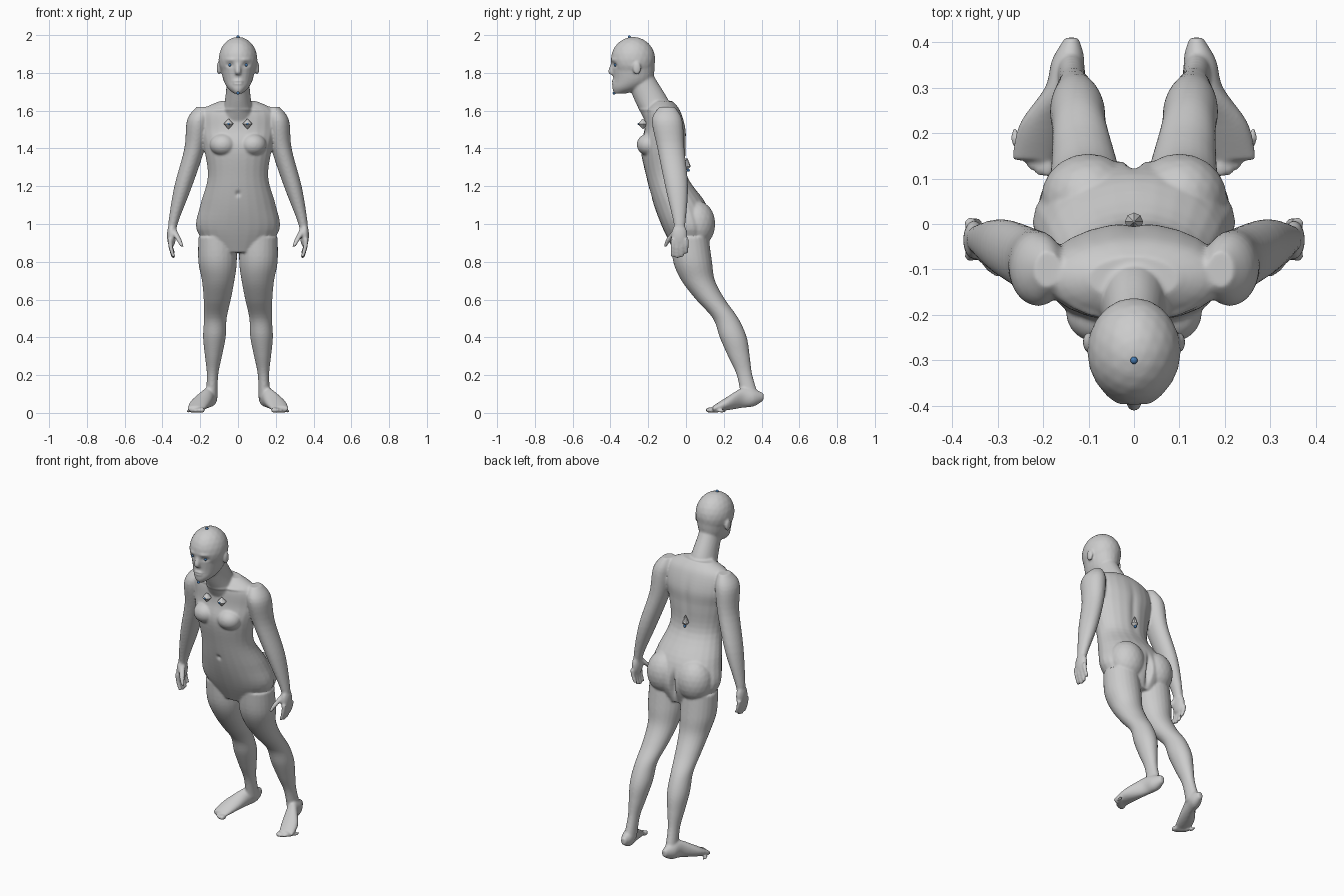
import bpy, bmesh, math
from mathutils import Matrix

default = bpy.data.objects.get("Cube")
if default:
    bpy.data.objects.remove(default, do_unlink=True)


def material(name, colour):
    mat = bpy.data.materials.new(name)
    mat.use_nodes = True
    mat.diffuse_color = (*colour, 1)
    shader = mat.node_tree.nodes["Principled BSDF"]
    shader.inputs["Base Color"].default_value = mat.diffuse_color
    return mat


grey = material("light_grey", (.6, .6, .6))
blue = material("marker_blue", (.06, .2, .45))


def spline(rows, steps):
    """Smooth rows of numbers with Catmull-Rom interpolation."""
    smooth_rows = []
    for i in range(len(rows) - 1):
        before, start = rows[max(i - 1, 0)], rows[i]
        end, after = rows[i + 1], rows[min(i + 2, len(rows) - 1)]
        for step in range(steps):
            t = step / steps
            row = []
            for p, q, r, s in zip(before, start, end, after):
                bend = (r - p) + t * (2 * p - 5 * q + 4 * r - s) + t * t * (3 * q - p - 3 * r + s)
                row.append(q + t * bend / 2)
            smooth_rows.append(row)
    return smooth_rows + [rows[-1]]


def loft(bm, rows, side=1, along_y=False, sides=24, steps=5):
    """Skin rows of (x, y, z, width, depth) into a closed tube of ellipses."""
    rings = []
    for x, y, z, width, depth in spline(rows, steps):
        ring = []
        for k in range(sides):
            angle = math.tau * k / sides
            across, along = width * math.cos(angle), depth * math.sin(angle)
            if along_y:
                spot = (side * (x + across), y, z + along)
            else:
                spot = (side * (x + across), y + along, z)
            ring.append(bm.verts.new(spot))
        rings.append(ring)
    faces = [bm.faces.new(rings[0]), bm.faces.new(rings[-1])]
    for lower, upper in zip(rings, rings[1:]):
        for k in range(sides):
            faces.append(bm.faces.new((lower[k - 1], lower[k], upper[k], upper[k - 1])))
    bmesh.ops.recalc_face_normals(bm, faces=faces)


def trunk(bm, rows):
    """Loft on the centre line from rows of (y, z, width, depth)."""
    loft(bm, [(0, *row) for row in rows])


def limb(bm, rows, side, first_ratio=1, last_ratio=1):
    """Loft rows of (x, y, z, radius) whose depth ratio eases between two values."""
    full_rows = []
    for i, (x, y, z, radius) in enumerate(rows):
        blend = (i / (len(rows) - 1)) ** 2
        ratio = first_ratio + (last_ratio - first_ratio) * blend
        full_rows.append((x, y, z, radius, radius * ratio))
    loft(bm, full_rows, side)


def blob(bm, centre, radii, side=1):
    x, y, z = centre
    place = Matrix.Translation((x * side, y, z)) @ Matrix.Diagonal((*radii, 1))
    bmesh.ops.create_icosphere(bm, subdivisions=3, radius=1, matrix=place)


def finish(bm, name, mat, smooth=True):
    mesh = bpy.data.meshes.new(name)
    bm.to_mesh(mesh)
    bm.free()
    mesh.materials.append(mat)
    for polygon in mesh.polygons:
        polygon.use_smooth = smooth
    obj = bpy.data.objects.new(name, mesh)
    bpy.context.collection.objects.link(obj)
    return obj


bm = bmesh.new()

# Torso and neck
trunk(bm, [(-.12, 1.65, .1, .05), (-.12, 1.6, .19, .09), (-.11, 1.5, .2, .11), (-.12, 1.4, .18, .12),
           (-.1, 1.25, .16, .11), (-.03, 1.1, .2, .14), (.01, .97, .22, .13), (.02, .85, .13, .08)])
trunk(bm, [(-.14, 1.55, .09, .08), (-.18, 1.65, .07, .09), (-.23, 1.75, .06, .08), (-.25, 1.8, .06, .07)])

# Skull, jaw, nose and lips
blob(bm, (0, -.28, 1.87), (.103, .118, .121))
trunk(bm, [(-.35, 1.69, .02, .03), (-.31, 1.72, .055, .08), (-.28, 1.77, .08, .105), (-.28, 1.87, .1, .115)])
trunk(bm, [(-.38, 1.87, .01, .01), (-.395, 1.81, .016, .017), (-.39, 1.79, .014, .01)])
blob(bm, (0, -.38, 1.75), (.028, .015, .016))
blob(bm, (0, -.37, 1.707), (.025, .014, .016))

for side in (1, -1):
    # Ear, chest and hip
    blob(bm, (.101, -.26, 1.825), (.012, .022, .035), side)
    blob(bm, (.08, -.195, 1.42), (.07, .066, .06), side)
    blob(bm, (.1, .055, 1), (.105, .1, .125), side)

    # Arm and palm
    limb(bm, [(.19, -.1, 1.62, .03), (.21, -.1, 1.55, .06), (.23, -.08, 1.4, .054),
              (.29, -.05, 1.2, .047), (.34, -.035, 1.02, .027), (.35, -.035, .95, .02)],
         side, 1.35, 1.2)
    blob(bm, (.352, -.035, .94), (.024, .043, .065), side)

    # Fingers, longest in the middle, and thumb
    for i in range(4):
        y = -.07 + .024 * i
        length = .1 - .006 * (i - 1) ** 2
        limb(bm, [(.36 - .02 * t * t, y, .92 - length * t, .013 - .003 * t) for t in (0, .4, .8, 1)], side)
    limb(bm, [(.345, -.045, .975, .018), (.315, -.09, .92, .015), (.296, -.11, .88, .009)], side)

    # Leg
    limb(bm, [(.11, .02, .93, .1), (.108, .035, .8, .102), (.105, .065, .7, .086),
              (.11, .13, .6, .072), (.12, .21, .5, .06), (.125, .25, .4, .06),
              (.13, .28, .3, .045), (.135, .31, .2, .03), (.14, .34, .08, .032)], side, 1, 1.5)

    # Foot and toes
    loft(bm, [(.137, .41, .085, .015, .02), (.145, .36, .08, .036, .045), (.16, .3, .08, .036, .053),
              (.2, .22, .05, .052, .036), (.224, .14, .02, .046, .015)], side, along_y=True)
    for i in range(5):
        size = .015 - .0015 * i
        blob(bm, (.19 + .018 * i, .126 + .004 * i * i, size), (size, .024, size), side)

body = finish(bm, "body", grey)

# Fuse the parts into one soft skin
fuse = body.modifiers.new("fuse", 'REMESH')
fuse.mode = 'VOXEL'
fuse.voxel_size = .006
fuse.use_smooth_shade = True
soften = body.modifiers.new("soften", 'SMOOTH')
soften.iterations = 7
depsgraph = bpy.context.evaluated_depsgraph_get()
skin = bpy.data.meshes.new_from_object(body.evaluated_get(depsgraph))
body.modifiers.clear()
body.data = skin
skin.materials.clear()
skin.materials.append(grey)


def sculpt(centre, reach_x, reach_z, push):
    """Press the skin along y with a soft brush, the same on both sides."""
    x, y, z = centre
    for vert in skin.vertices:
        if abs(vert.co.y - y) < .07:
            distance = math.hypot((abs(vert.co.x) - x) / reach_x, (vert.co.z - z) / reach_z)
            if distance < 3:
                vert.co.y += push * math.exp(-distance ** 2)


eye = (.043, -.38, 1.842)
mouth = (0, -.39, 1.749)
brow = (.04, -.38, 1.87)
sculpt(eye, .018, .011, .013)
sculpt(eye, .01, .006, -.006)
sculpt(brow, .024, .008, -.005)
sculpt(mouth, .025, .004, .006)
navel, spine, hip_cleft = (0, -.2, 1.16), (0, 0, 1.4), (0, .15, .96)
sculpt(navel, .012, .014, .01)
sculpt(spine, .02, .15, -.008)
sculpt(hip_cleft, .015, .07, -.035)
collarbone = (.09, -.21, 1.605)
sculpt(collarbone, .06, .008, -.006)
bpy.context.view_layer.update()


def front_of_skin(x, z):
    """Depth of the skin seen from the front."""
    return body.ray_cast((x, -1, z), (0, 1, 0))[1].y


def dot(name, x, y, z, radius=.008):
    """Round landmark dot."""
    bm = bmesh.new()
    blob(bm, (x, y, z), (radius, radius, radius))
    finish(bm, name, blue)


def marker(name, centre, width, bottom, top):
    """Faceted marker, widest at its centre and pointed at both ends."""
    x, y, z = centre
    bm = bmesh.new()
    tip = width / 10
    loft(bm, [(x, y, z - bottom, tip, tip), (x, y, z, width, width), (x, y, z + top, tip, tip)],
         sides=8, steps=1)
    finish(bm, name, grey, smooth=False)


# Landmark dots and markers
dot("crown_dot", 0, -.3, 1.99)
dot("chin_dot", 0, front_of_skin(0, 1.695), 1.693)
dot("back_dot", 0, .012, 1.285)
marker("back_marker", (0, .005, 1.305), .02, .02, .045)
for side, label in ((1, "left"), (-1, "right")):
    eye_x, chest_x = side * eye[0], side * .05
    dot(label + "_eye_dot", eye_x, front_of_skin(eye_x, eye[2]), eye[2])
    dot(label + "_chest_dot", chest_x, -.25, 1.53, .006)
    marker(label + "_chest_marker", (chest_x, -.228, 1.53), .026, .026, .026)
    marker(label + "_elbow_marker", (side * .295, 0, 1.2), .01, .01, .025)
